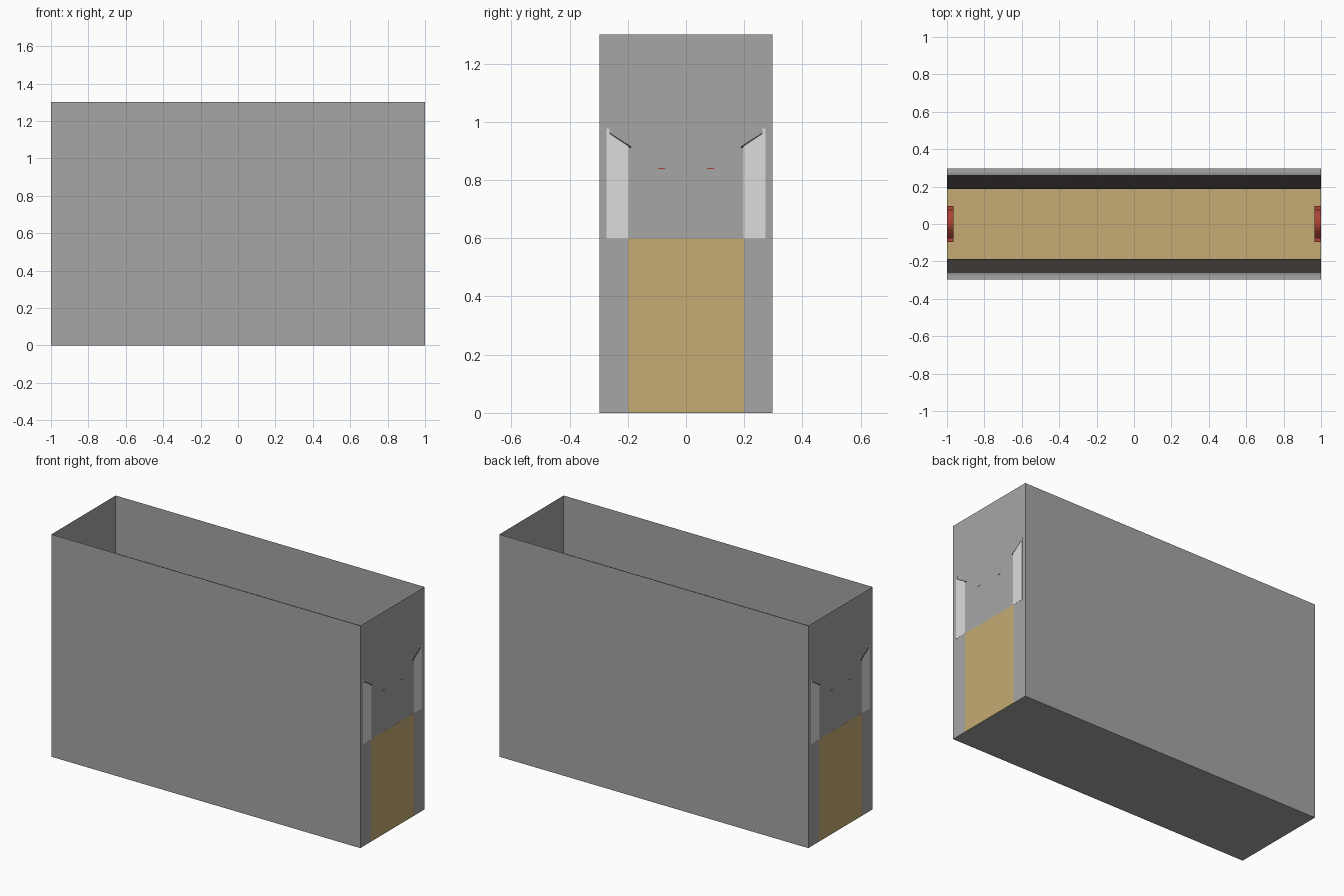
import bpy, bmesh, math

if "Cube" in bpy.data.objects:
    bpy.data.objects.remove(bpy.data.objects["Cube"])


def material(name, rgb):
    m = bpy.data.materials.new(name)
    m.diffuse_color = (*rgb, 1)
    m.use_nodes = True
    m.node_tree.nodes["Principled BSDF"].inputs["Base Color"].default_value = m.diffuse_color
    return m


GREY = material("grey panel", (0.38, 0.38, 0.38))
TAN = material("tan wood", (0.55, 0.41, 0.17))
WHITE = material("off white", (0.72, 0.72, 0.72))
DARK = material("dark strip", (0.04, 0.034, 0.031))
RED = material("red handle", (0.40, 0.055, 0.035))


def finish(name, bm, mat):
    bmesh.ops.recalc_face_normals(bm, faces=bm.faces)
    me = bpy.data.meshes.new(name)
    bm.to_mesh(me)
    bm.free()
    me.materials.append(mat)
    ob = bpy.data.objects.new(name, me)
    bpy.context.collection.objects.link(ob)
    return ob


def add_prism(bm, profile, x0, x1):
    """Extrude a (y, z) outline from x0 to x1."""
    a = [bm.verts.new((x0, y, z)) for y, z in profile]
    b = [bm.verts.new((x1, y, z)) for y, z in profile]
    n = len(a)
    bm.faces.new(a)
    bm.faces.new(b[::-1])
    for i in range(n):
        j = (i + 1) % n
        bm.faces.new((a[i], a[j], b[j], b[i]))


def mirror_y(profile, s):
    return [(y * s, z) for y, z in profile]


# outer case: thin sheet box, open at the top
bm = bmesh.new()
add_prism(bm, [(-0.297, 0), (0.297, 0), (0.297, 1.3), (-0.297, 1.3)], -0.999, 0.999)
bmesh.ops.delete(bm, geom=[f for f in bm.faces if f.calc_center_median().z > 1.29],
                 context='FACES_ONLY')
finish("outer_case", bm, GREY)

# solid wooden core
bm = bmesh.new()
add_prism(bm, [(-0.2, 0.0005), (0.2, 0.0005), (0.2, 0.6), (-0.2, 0.6)], -0.9995, 0.9995)
finish("wood_core", bm, TAN)

# side rails with sloping ribbed strips, one per side
rail = [(0.197, 0.6), (0.273, 0.6), (0.273, 0.977), (0.262, 0.977), (0.262, 0.958), (0.197, 0.915)]
strip = [(0.186, 0.914), (0.191, 0.908), (0.268, 0.956), (0.264, 0.964)]
rib = [(0.187, 0.913), (0.265, 0.961), (0.264, 0.966), (0.186, 0.918)]
RIBS = 140
for s, side in ((-1, "front"), (1, "back")):
    bm = bmesh.new()
    add_prism(bm, mirror_y(rail, s), -1, 1)
    finish(side + "_rail", bm, WHITE)
    bm = bmesh.new()
    add_prism(bm, mirror_y(strip, s), -1, 1)
    pitch = 2 / RIBS
    for i in range(RIBS):
        x = -1 + i * pitch
        add_prism(bm, mirror_y(rib, s), x + 0.2 * pitch, x + 0.8 * pitch)
    finish(side + "_ribbed_strip", bm, DARK)

# arched handles with flat feet, one per end
N = 24
arch = [(-0.097, 0.84)]
arch += [(-0.075 + 0.15 * i / N, 0.84 + 0.045 * math.sin(math.pi * i / N)) for i in range(N + 1)]
arch += [(0.097, 0.84)]
band = [(y, z + 0.0025) for y, z in arch] + [(y, z - 0.0025) for y, z in reversed(arch)]
for s, side in ((-1, "left"), (1, "right")):
    bm = bmesh.new()
    add_prism(bm, band, s * 0.965, s * 0.9985)
    # small feet reach through the end wall
    for c in (-0.085, 0.085):
        add_prism(bm, [(c - 0.012, 0.838), (c + 0.012, 0.838), (c + 0.012, 0.842), (c - 0.012, 0.842)],
                  s * 0.99, s * 0.9998)
    ob = finish(side + "_handle", bm, RED)
    bpy.ops.object.select_all(action='DESELECT')
    ob.select_set(True)
    bpy.context.view_layer.objects.active = ob
    bpy.ops.object.shade_smooth_by_angle(angle=math.radians(30))
